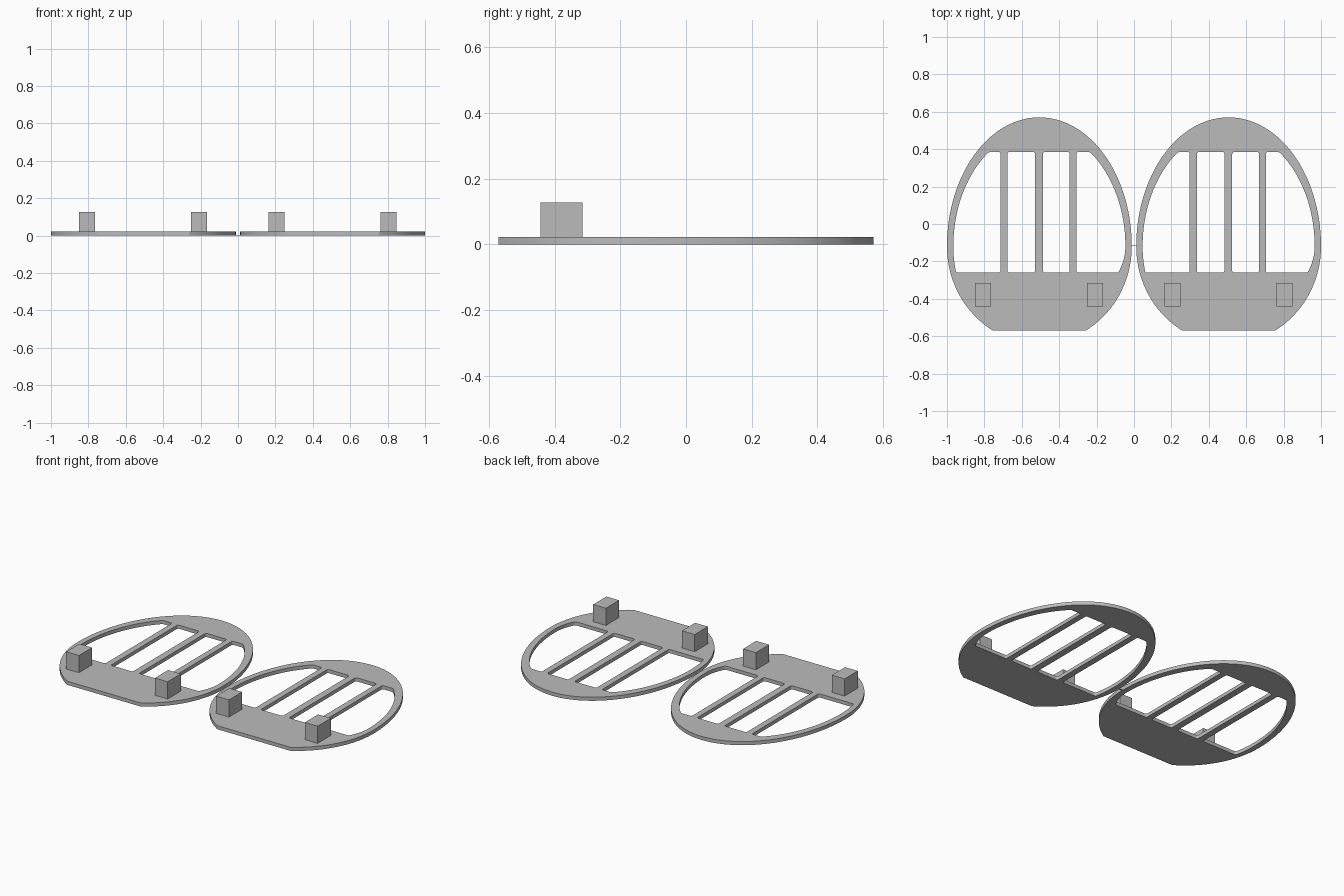
import bpy, bmesh, math
from mathutils import Vector

if "Cube" in bpy.data.objects:
    bpy.data.objects.remove(bpy.data.objects["Cube"])

HALF, WIDE_Y, THICK = 0.494, -0.12, 0.022
TOP, BOTTOM = 0.385, -0.26          # window limits in y

grey = bpy.data.materials.new("plain_grey")
grey.diffuse_color = (0.5, 0.5, 0.5, 1)
grey.use_nodes = True
grey.node_tree.nodes["Principled BSDF"].inputs["Base Color"].default_value = grey.diffuse_color


def arc(a, b, t0, t1, n):
    """Points on an ellipse around the widest line of the egg."""
    return [(a * math.cos(t0 + (t1 - t0) * i / n),
             WIDE_Y + b * math.sin(t0 + (t1 - t0) * i / n)) for i in range(n + 1)]


def rounded(points, r=0.012):
    """Round only the sharp corners of a closed outline."""
    out = []
    pts = [Vector(p) for p in points]
    for i, p in enumerate(pts):
        d0, d1 = pts[i - 1] - p, pts[(i + 1) % len(pts)] - p
        if d0.angle(d1) > math.radians(150):
            out.append(p)
            continue
        a = p + d0.normalized() * min(r, d0.length * 0.45)
        b = p + d1.normalized() * min(r, d1.length * 0.45)
        out += [a * (1 - t) ** 2 + p * 2 * t * (1 - t) + b * t * t
                for t in (0, 0.25, 0.5, 0.75, 1)]
    return out


def side_window(inner_x, side, low_b):
    """Outer window: straight bar edge on one side, egg curve on the other."""
    a, b = 0.46, 0.624
    t_top = math.asin((TOP - WIDE_Y) / b)
    t_low = math.asin((BOTTOM - WIDE_Y) / low_b)
    curve = arc(a, b, t_top, 0, 24) + arc(a, low_b, 0, t_low, 8)[1:]
    return rounded([(inner_x, BOTTOM), (inner_x, TOP)] + [(side * x, y) for x, y in curve])


def slot(x0, x1):
    return rounded([(x0, BOTTOM), (x1, BOTTOM), (x1, TOP), (x0, TOP)])


def finish(ob):
    bpy.context.scene.collection.objects.link(ob)
    ob.data.materials.clear()
    ob.data.materials.append(grey)
    return ob


def box(name, x0, x1, y0, y1, z0, z1):
    bm = bmesh.new()
    bmesh.ops.create_cube(bm, size=1)
    for v in bm.verts:
        v.co = ((x0 + x1) / 2 + v.co.x * (x1 - x0),
                (y0 + y1) / 2 + v.co.y * (y1 - y0),
                (z0 + z1) / 2 + v.co.z * (z1 - z0))
    me = bpy.data.meshes.new(name)
    bm.to_mesh(me)
    bm.free()
    return finish(bpy.data.objects.new(name, me))


# Egg outline with a flat cut at the bottom, and four windows between three bars
low_b = 0.52
t_cut = math.asin((-0.57 - WIDE_Y) / low_b)
outline = (arc(HALF, low_b, t_cut, 0, 20)
           + arc(HALF, 0.69, 0, math.pi, 80)[1:]
           + arc(HALF, low_b, math.pi, math.pi - t_cut, 20)[1:])
bars = [(-0.208, -0.170), (-0.023, 0.019), (0.162, 0.199)]
loops = [outline,
         side_window(bars[0][0], -1, 0.55),
         slot(bars[0][1], bars[1][0]),
         slot(bars[1][1], bars[2][0]),
         side_window(bars[2][1], 1, 0.35)]

curve = bpy.data.curves.new("plate_profile", "CURVE")
curve.dimensions = "2D"
curve.fill_mode = "BOTH"
curve.extrude = THICK / 2
for loop in loops:
    sp = curve.splines.new("POLY")
    sp.points.add(len(loop) - 1)
    for p, co in zip(sp.points, loop):
        p.co = (co[0], co[1], 0, 1)
    sp.use_cyclic_u = True
profile = bpy.data.objects.new("plate_profile", curve)
bpy.context.scene.collection.objects.link(profile)
bpy.context.view_layer.update()
plate_mesh = bpy.data.meshes.new_from_object(
    profile.evaluated_get(bpy.context.evaluated_depsgraph_get()))
bpy.data.objects.remove(profile)

# Weld the plate and lift it onto z = 0
bm = bmesh.new()
bm.from_mesh(plate_mesh)
bmesh.ops.remove_doubles(bm, verts=bm.verts, dist=0.0001)
bmesh.ops.recalc_face_normals(bm, faces=bm.faces)
bmesh.ops.translate(bm, verts=bm.verts, vec=(0, 0, THICK / 2))
bm.to_mesh(plate_mesh)
bm.free()

# Two identical plates, each with two pegs
for side, cx in (("left", -0.506), ("right", 0.506)):
    plate = finish(bpy.data.objects.new(side + "_plate", plate_mesh.copy()))
    plate.location.x = cx
    bpy.ops.object.select_all(action="DESELECT")
    plate.select_set(True)
    bpy.context.view_layer.objects.active = plate
    bpy.ops.object.shade_smooth_by_angle(angle=math.radians(30))
    for i, px in enumerate((-0.301, 0.298)):
        box(f"{side}_peg_{i + 1}", cx + px - 0.043, cx + px + 0.043,
            -0.442, -0.315, THICK - 0.002, 0.127)

# Thin link joining the two plates
box("link_strip", -0.014, 0.014, -0.118, -0.114, 0, 0.004)
